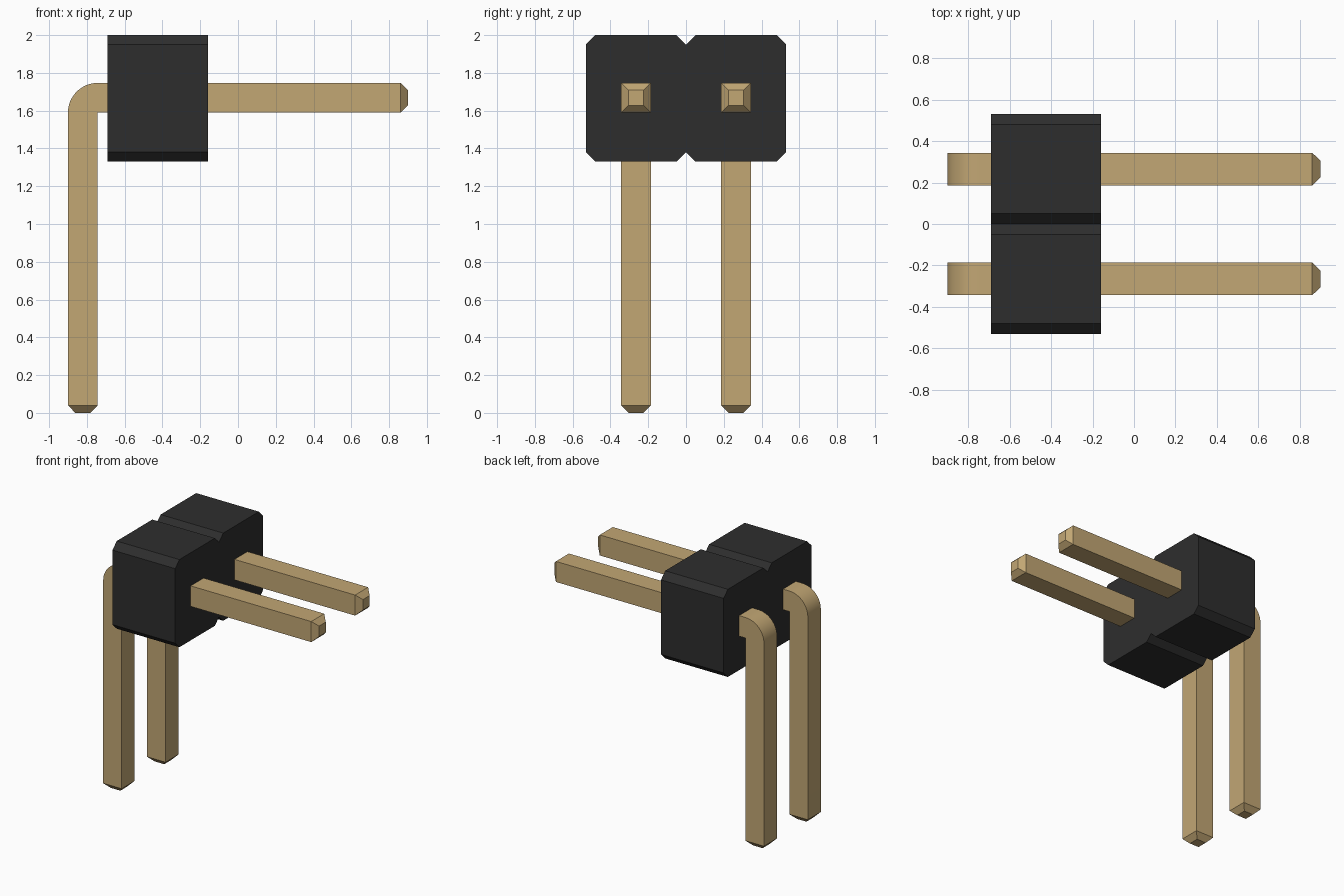
import bpy, bmesh, math

cube = bpy.data.objects.get("Cube")
if cube:
    bpy.data.objects.remove(cube, do_unlink=True)


def make_material(name, rgb, roughness, metallic=0.0):
    mat = bpy.data.materials.new(name)
    mat.use_nodes = True
    mat.diffuse_color = (*rgb, 1)
    bsdf = next(n for n in mat.node_tree.nodes if n.type == 'BSDF_PRINCIPLED')
    bsdf.inputs["Base Color"].default_value = (*rgb, 1)
    bsdf.inputs["Roughness"].default_value = roughness
    bsdf.inputs["Metallic"].default_value = metallic
    return mat


def finish(name, bm, mat):
    bmesh.ops.remove_doubles(bm, verts=bm.verts, dist=0.0005)
    bmesh.ops.recalc_face_normals(bm, faces=bm.faces)
    mesh = bpy.data.meshes.new(name)
    bm.to_mesh(mesh)
    bm.free()
    mesh.materials.append(mat)
    obj = bpy.data.objects.new(name, mesh)
    bpy.context.collection.objects.link(obj)
    return obj


def loft(bm, rings):
    """Skin a list of matching closed rings and cap both ends."""
    loops = [[bm.verts.new(p) for p in ring] for ring in rings]
    n = len(loops[0])
    for a, b in zip(loops, loops[1:]):
        for i in range(n):
            j = (i + 1) % n
            bm.faces.new((a[i], a[j], b[j], b[i]))
    bm.faces.new(loops[0][::-1])
    bm.faces.new(loops[-1])


black = make_material("black plastic", (0.027, 0.027, 0.027), 0.6)
gold = make_material("gold metal", (0.54, 0.385, 0.175), 0.5)

# Housing: two chamfered blocks joined at a V groove, one profile along x
Z0, Z1, W, C = 1.33, 2.0, 0.53, 0.05
half = [(0, Z1 - C), (C, Z1), (W - C, Z1), (W, Z1 - C),
        (W, Z0 + C), (W - C, Z0), (C, Z0), (0, Z0 + C)]
outline = half + [(-y, z) for y, z in half[-2:0:-1]]
bm = bmesh.new()
loft(bm, [[(x, y, z) for y, z in outline] for x in (-0.69, -0.16)])
finish("housing", bm, black)

# Pins: square bars with tapered tips, bent around the inner corner
T = 0.157             # bar thickness
H, TIP = T / 2, 0.04  # half thickness, tip length and half width
CX, CZ = -0.90 + T, 1.59  # inner corner of the bend
BEND_STEPS = 12


def pin_ring(y, inner, outer, hw):
    (xi, zi), (xo, zo) = inner, outer
    return [(xi, y - hw, zi), (xo, y - hw, zo),
            (xo, y + hw, zo), (xi, y + hw, zi)]


def make_pin(name, y):
    mx, mz = CX - H, CZ + H
    rings = [pin_ring(y, (mx + h, z), (mx - h, z), h)
             for z, h in ((0, TIP), (TIP, H))]
    for i in range(BEND_STEPS + 1):
        a = math.pi / 2 * i / BEND_STEPS
        rings.append(pin_ring(y, (CX, CZ),
                              (CX - T * math.cos(a), CZ + T * math.sin(a)), H))
    rings += [pin_ring(y, (x, mz - h), (x, mz + h), h)
              for x, h in ((0.90 - TIP, H), (0.90, TIP))]
    bm = bmesh.new()
    loft(bm, rings)
    pin = finish(name, bm, gold)
    bpy.ops.object.select_all(action='DESELECT')
    pin.select_set(True)
    bpy.context.view_layer.objects.active = pin
    bpy.ops.object.shade_smooth_by_angle(angle=math.radians(25))


for name, y in (("front_pin", -0.265), ("back_pin", 0.265)):
    make_pin(name, y)
